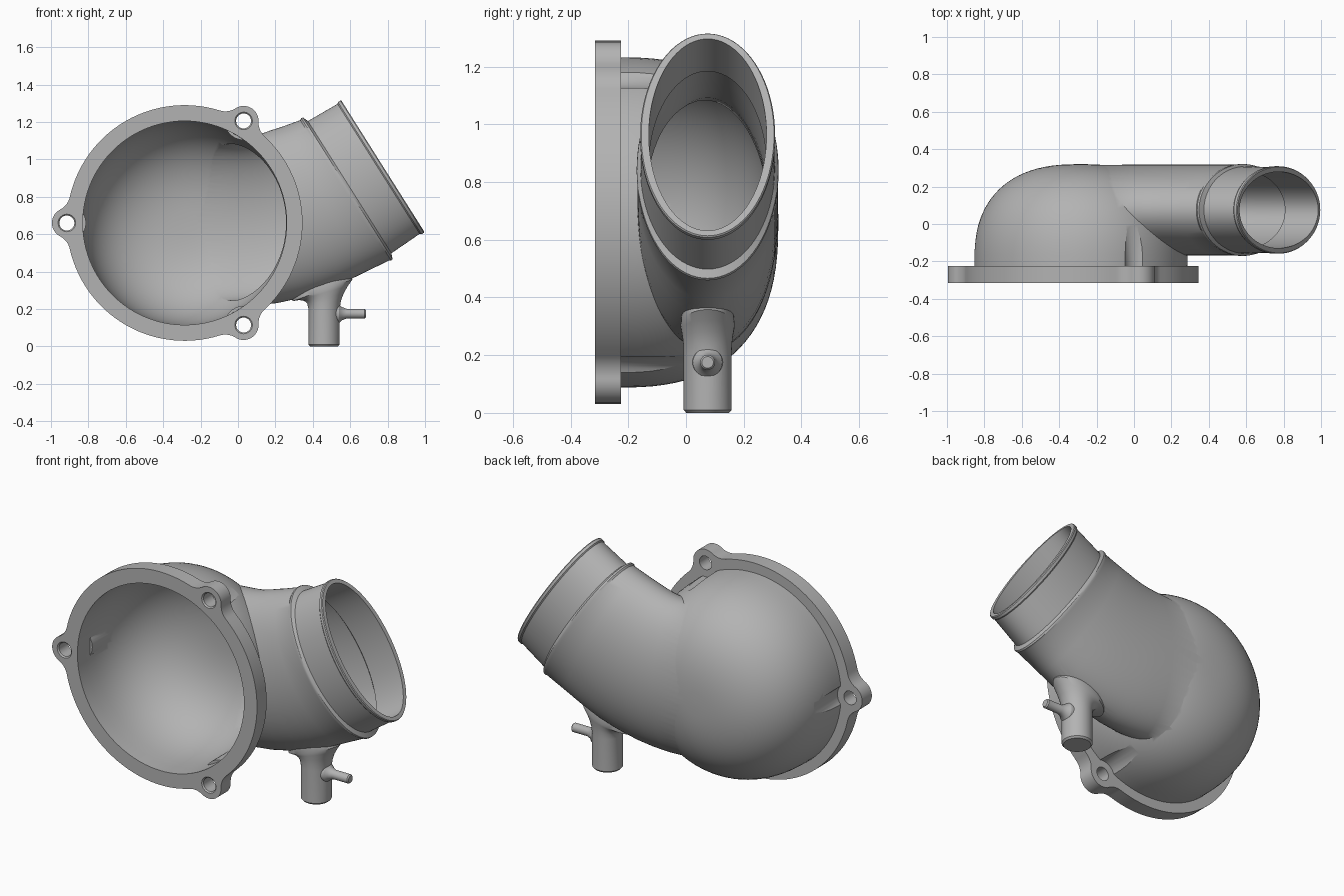
import bpy, bmesh
from math import cos, sin, pi, radians, acos, atan2

if "Cube" in bpy.data.objects:
    bpy.data.objects.remove(bpy.data.objects["Cube"], do_unlink=True)

CX, CZ = -0.285, 0.66        # dome and flange axis
PIPE_Y = 0.075               # centre plane of the pipe
FRONT, BACK = -0.315, -0.225   # flange faces
BORE, RIM, LUG = 0.545, 0.63, 0.08

metal = bpy.data.materials.new("cast_grey")
metal.use_nodes = True
grey = (0.45, 0.45, 0.45, 1)
metal.diffuse_color = grey
metal.node_tree.nodes["Principled BSDF"].inputs["Base Color"].default_value = grey


def finish(name, bm):
    bmesh.ops.recalc_face_normals(bm, faces=bm.faces[:])
    mesh = bpy.data.meshes.new(name)
    bm.to_mesh(mesh)
    bm.free()
    mesh.materials.append(metal)
    obj = bpy.data.objects.new(name, mesh)
    bpy.context.collection.objects.link(obj)
    return obj


def skin(name, rings):
    """Closed solid through rings of points."""
    bm = bmesh.new()
    loops = [[bm.verts.new(p) for p in ring] for ring in rings]
    for a, b in zip(loops, loops[1:]):
        n = len(a)
        for i in range(n):
            j = (i + 1) % n
            bm.faces.new((a[i], a[j], b[j], b[i]))
    bm.faces.new(loops[0])
    bm.faces.new(loops[-1])
    return finish(name, bm)


def revolve(name, profile, x=CX, z=CZ, n=96):
    """Solid of (radius, y) pairs around an axis parallel to y."""
    return skin(name, [[(x + r * cos(2 * pi * i / n), y, z + r * sin(2 * pi * i / n))
                        for i in range(n)] for r, y in profile])


def loft(name, stations, n=80):
    """Solid through ovals (x, z, heading, half height, half width)."""
    rings = []
    for x, z, deg, a, b in stations:
        h = radians(deg)
        rings.append([(x - a * cos(t) * sin(h), PIPE_Y + b * sin(t), z + a * cos(t) * cos(h))
                      for t in (2 * pi * i / n for i in range(n))])
    return skin(name, rings)


def combine(obj, other, operation):
    mod = obj.modifiers.new(operation.lower(), 'BOOLEAN')
    mod.operation, mod.object, mod.solver = operation, other, 'EXACT'
    bpy.context.view_layer.objects.active = obj
    bpy.ops.object.modifier_apply(modifier=mod.name)
    bpy.data.objects.remove(other, do_unlink=True)


def dome(name, radius, height, start):
    """Squarish dome profile, straight down to its start."""
    pts = [(radius, start)]
    for i in range(25):
        t = pi / 2 * i / 24 * 0.995
        pts.append((radius * cos(t) ** 0.8, BACK + height * sin(t) ** 0.8))
    return revolve(name, pts)


lugs = [(CX + RIM * cos(a), CZ + RIM * sin(a)) for a in (pi / 3, pi, -pi / 3)]

# Dome with screw pockets beside the lugs
housing = dome("elbow_housing", 0.572, 0.545, BACK - 0.015)
for x, z in lugs:
    combine(housing, revolve("pocket", [(0.082, -0.4), (0.082, 0.2)], x, z, 40), 'DIFFERENCE')

# Bent oval pipe with stepped hose neck
bend = [(-0.3, 0.66, 0, 0.43, 0.241), (0, 0.665, 0, 0.45, 0.242),
        (0.08, 0.67, 4, 0.451, 0.243), (0.15, 0.68, 8, 0.452, 0.243),
        (0.235, 0.7, 13, 0.452, 0.243), (0.32, 0.727, 18, 0.452, 0.243),
        (0.39, 0.754, 23, 0.449, 0.243), (0.46, 0.786, 28, 0.446, 0.243)]
TILT = 32.3


def neck(d, a, b):
    return (0.587 + d * cos(radians(TILT)), 0.845 + d * sin(radians(TILT)), TILT, a, b)


pipe = loft("pipe", bend + [neck(-0.02, 0.444, 0.243), neck(-0.01, 0.45, 0.246),
                            neck(0, 0.448, 0.244), neck(0.012, 0.418, 0.233),
                            neck(0.195, 0.411, 0.229), neck(0.202, 0.418, 0.234),
                            neck(0.217, 0.418, 0.234), neck(0.222, 0.414, 0.23)])
combine(housing, pipe, 'UNION')

# Lower spigot flaring into the pipe, and its small side nipple
spigot = loft("spigot", [(0.46, 0, 90, 0.074, 0.074), (0.46, 0.01, 90, 0.083, 0.083),
                         (0.46, 0.2, 90, 0.083, 0.083), (0.46, 0.235, 94, 0.09, 0.084),
                         (0.459, 0.262, 100, 0.106, 0.087), (0.457, 0.285, 106, 0.135, 0.091),
                         (0.452, 0.3, 110, 0.17, 0.094), (0.44, 0.345, 110, 0.17, 0.09)], 48)
nipple = loft("nipple", [(0.48, 0.175, 0, 0.06, 0.06), (0.54, 0.175, 0, 0.05, 0.05),
                         (0.555, 0.175, 0, 0.036, 0.036), (0.58, 0.175, 0, 0.026, 0.026),
                         (0.677, 0.175, 0, 0.026, 0.026), (0.684, 0.175, 0, 0.02, 0.02)], 32)
combine(spigot, nipple, 'UNION')
combine(housing, spigot, 'UNION')

# Hollow inside, leaving pads behind the pockets
cavity = dome("cavity", BORE, 0.515, FRONT - 0.05)
for x, z in lugs:
    combine(cavity, revolve("pad", [(0.102, -0.2), (0.102, 0.2)], x, z, 40), 'DIFFERENCE')
inner = [(x, z, deg, a - 0.028, b - 0.028) for x, z, deg, a, b in bend]
combine(cavity, loft("bore", inner + [neck(0, 0.412, 0.215), neck(0.012, 0.393, 0.204),
                                      neck(0.3, 0.393, 0.204)]), 'UNION')
combine(housing, cavity, 'DIFFERENCE')

# Flange outline: rim arcs, concave fillets and round lugs
FILLET = 0.1
far, near = RIM + FILLET, LUG + FILLET
phi = acos((far ** 2 + RIM ** 2 - near ** 2) / (2 * far * RIM))
fx, fy = far * cos(phi), far * sin(phi)
alpha = atan2(fy, fx - RIM)


def arc(x, y, r, a0, a1, n):
    return [(x + r * cos(a0 + (a1 - a0) * i / n), y + r * sin(a0 + (a1 - a0) * i / n))
            for i in range(n)]


section = (arc(fx, -fy, FILLET, pi - phi, pi - alpha, 8)
           + arc(RIM, 0, LUG, -alpha, alpha, 18)
           + arc(fx, fy, FILLET, pi + alpha, pi + phi, 8)
           + arc(0, 0, RIM, phi, 2 * pi / 3 - phi, 28))
outline = []
for k in range(3):
    c, s = cos(pi / 3 + k * 2 * pi / 3), sin(pi / 3 + k * 2 * pi / 3)
    outline += [(CX + u * c - v * s, CZ + u * s + v * c) for u, v in section]

bm = bmesh.new()
lower = [bm.verts.new((x, FRONT, z)) for x, z in outline]
upper = [bm.verts.new((x, BACK, z)) for x, z in outline]
for i in range(len(outline)):
    j = (i + 1) % len(outline)
    bm.faces.new((lower[i], lower[j], upper[j], upper[i]))
bm.faces.new(lower)
back_face = bm.faces.new(upper)
bmesh.ops.bevel(bm, geom=back_face.edges[:], offset=0.016, segments=3, profile=0.5,
                affect='EDGES')
flange = finish("mounting_flange", bm)
combine(flange, revolve("opening", [(BORE, -0.5), (BORE, 0)]), 'DIFFERENCE')
for x, z in lugs:
    hole = [(0.047, -0.4), (0.047, FRONT), (0.04, FRONT + 0.007), (0.04, 0)]
    combine(flange, revolve("screw_hole", hole, x, z, 32), 'DIFFERENCE')

# Smooth shading with crisp edges
for obj in (housing, flange):
    bpy.ops.object.select_all(action='DESELECT')
    obj.select_set(True)
    bpy.context.view_layer.objects.active = obj
    bpy.ops.object.shade_smooth_by_angle(angle=radians(32))
